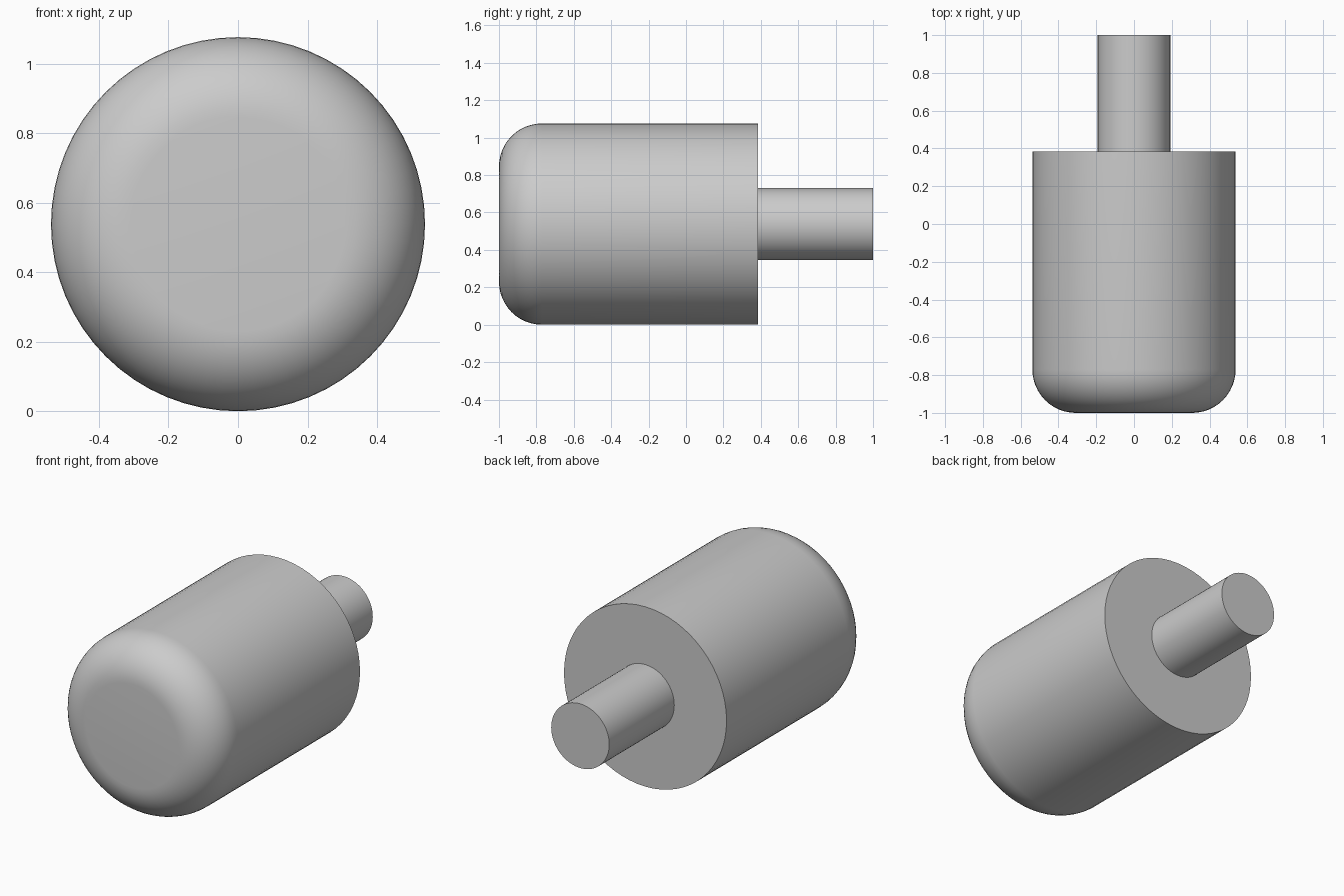
import bpy, bmesh, math
from mathutils import Matrix, Vector

if "Cube" in bpy.data.objects:
    bpy.data.objects.remove(bpy.data.objects["Cube"])

AXIS_Z = 0.538           # height of the turning axis
BODY_R, SHAFT_R, FILLET = 0.538, 0.192, 0.23
FRONT, STEP, BACK = -1.0, 0.385, 1.0
SIDES = 64


def lathe(name, profile):
    """Spin (radius, y) points around the y axis."""
    bm = bmesh.new()
    verts = [bm.verts.new((r, y, 0)) for r, y in profile]
    edges = [bm.edges.new(pair) for pair in zip(verts, verts[1:])]
    bmesh.ops.spin(bm, geom=verts + edges, cent=(0, 0, 0), axis=(0, 1, 0),
                   angle=math.tau, steps=SIDES)
    bmesh.ops.remove_doubles(bm, verts=bm.verts, dist=1e-5)
    bmesh.ops.recalc_face_normals(bm, faces=bm.faces)
    # make sure the normals point away from the axis
    side = max(bm.faces, key=lambda f: f.calc_area() * (abs(f.normal.y) < 0.1))
    c = side.calc_center_median()
    if side.normal.dot(Vector((c.x, 0, c.z))) < 0:
        bmesh.ops.reverse_faces(bm, faces=bm.faces)
    bmesh.ops.transform(bm, matrix=Matrix.Translation((0, 0, AXIS_Z)), verts=bm.verts)
    mesh = bpy.data.meshes.new(name)
    bm.to_mesh(mesh)
    bm.free()
    obj = bpy.data.objects.new(name, mesh)
    bpy.context.collection.objects.link(obj)
    bpy.ops.object.select_all(action='DESELECT')
    obj.select_set(True)
    bpy.context.view_layer.objects.active = obj
    bpy.ops.object.shade_smooth_by_angle(angle=math.radians(30))
    return obj


# Body: flat nose, rounded front rim, straight barrel, flat rear shoulder
rim = [(BODY_R - FILLET + FILLET * math.sin(a), FRONT + FILLET - FILLET * math.cos(a))
       for a in (i * math.pi / 2 / 12 for i in range(13))]
lathe("body", [(0, FRONT)] + rim + [(BODY_R, STEP), (SHAFT_R, STEP)])

# Shaft: thin rod out of the rear shoulder
lathe("shaft", [(SHAFT_R, STEP), (SHAFT_R, BACK), (0, BACK)])
